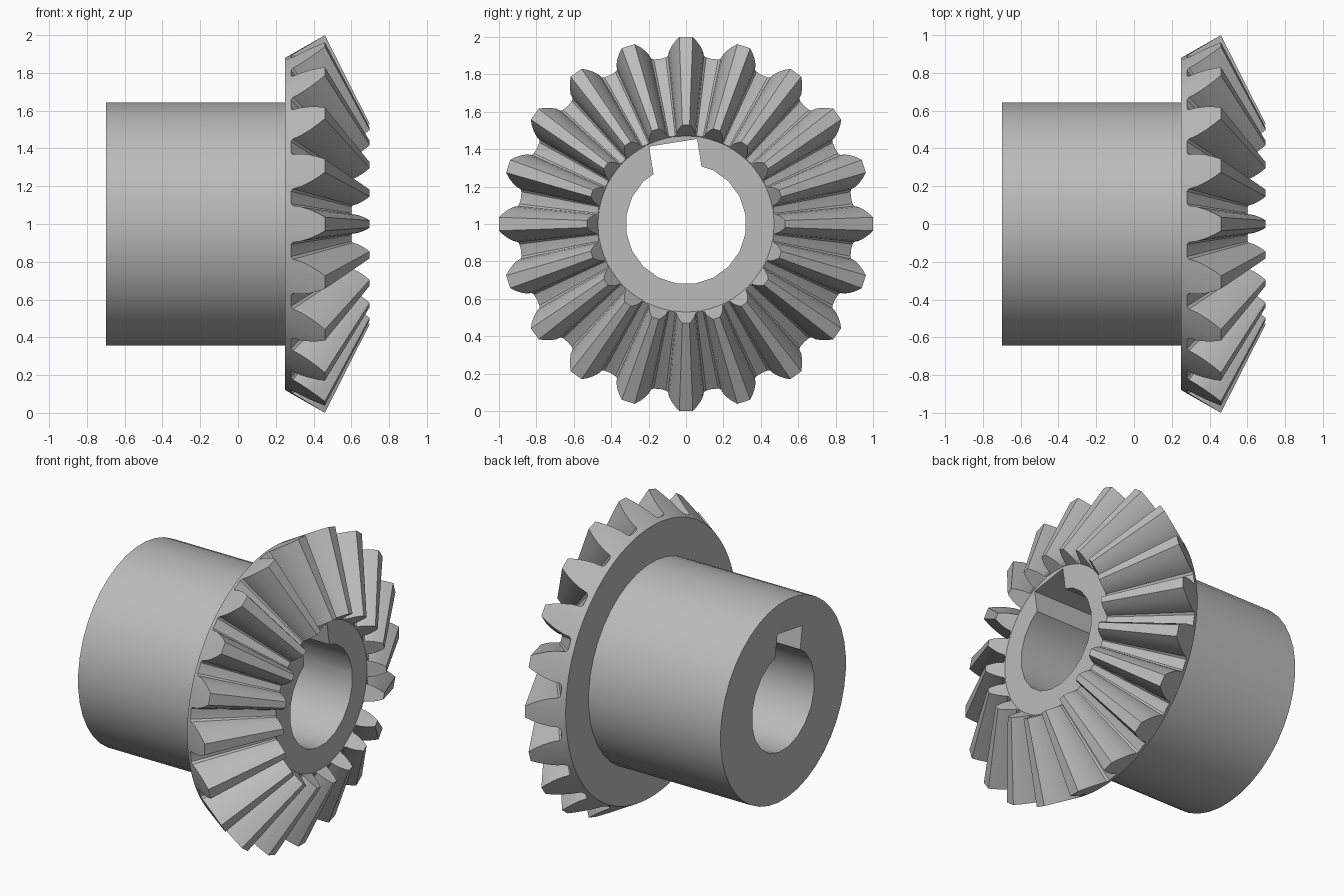
import bpy, bmesh
from math import sin, cos, pi, radians

cube = bpy.data.objects.get("Cube")
if cube:
    bpy.data.objects.remove(cube)

TEETH = 20
APEX = 0.965      # pitch cone apex on the shaft axis
TOE_SCALE = 0.53  # toe end relative to heel end
AXIS_Z = 1.0

steel = bpy.data.materials.new("grey_steel")
steel.use_nodes = True
colour = (0.5, 0.5, 0.5, 1)
steel.diffuse_color = colour
steel.node_tree.nodes["Principled BSDF"].inputs["Base Color"].default_value = colour


def point(x, r, a):
    """Point at radius r and angle a around the shaft axis."""
    return (x, r * cos(a), AXIS_Z + r * sin(a))


def make_object(name, bm):
    bmesh.ops.recalc_face_normals(bm, faces=bm.faces)
    mesh = bpy.data.meshes.new(name)
    bm.to_mesh(mesh)
    bm.free()
    mesh.materials.append(steel)
    obj = bpy.data.objects.new(name, mesh)
    bpy.context.collection.objects.link(obj)
    return obj


def loft(bm, rings):
    """Skin closed rings of equal length and cap both ends."""
    loops = [[bm.verts.new(p) for p in ring] for ring in rings]
    for a, b in zip(loops, loops[1:]):
        for i in range(len(a)):
            j = (i + 1) % len(a)
            bm.faces.new((a[i], a[j], b[j], b[i]))
    bm.faces.new(loops[0])
    bm.faces.new(loops[-1])


# Tooth section on the back cone: (height fraction, half width)
flank = [(0, 0.108), (0.06, 0.096), (0.3, 0.091), (0.55, 0.077), (0.8, 0.057), (1, 0.036)]
section = [(t, -w) for t, w in flank] + [(t, w) for t, w in reversed(flank)]
outline = []
for k in range(TEETH):
    centre = 2 * pi * k / TEETH
    for t, w in section:
        r = 0.897 + 0.103 * t
        outline.append((0.28 + 0.18 * t, r, centre + w / r))
    outline.append((0.28, 0.893, centre + pi / TEETH))

# Toothed crown, from the flat back to the front face
heel = [point(x, r, a) for x, r, a in outline]
toe = [point(APEX - (APEX - x) * TOE_SCALE, r * TOE_SCALE, a) for x, r, a in outline]
back = [point(0.25, 0.88, a) for x, r, a in outline]
front = [point(0.599, 0.47, a) for x, r, a in outline]
bm = bmesh.new()
loft(bm, [back, heel, toe, front])
crown = make_object("toothed_crown", bm)


def disc_ring(x, r, n):
    return [point(x, r, 2 * pi * (i + 0.5) / n) for i in range(n)]


# Cylindrical hub
bm = bmesh.new()
loft(bm, [disc_ring(-0.7, 0.645, 40), disc_ring(0.25, 0.645, 40)])
hub = make_object("hub", bm)

# Bore cutter and keyway cutter, the keyway half a tooth off vertical
bm = bmesh.new()
loft(bm, [disc_ring(-1, 0.322, 20), disc_ring(1, 0.322, 20)])
bore = make_object("bore_cutter", bm)

key = radians(99)
corners = [(0.1, -0.13), (0.44, -0.13), (0.44, 0.13), (0.1, 0.13)]
bm = bmesh.new()
loft(bm, [[(x, u * cos(key) - v * sin(key), AXIS_Z + u * sin(key) + v * cos(key))
           for u, v in corners] for x in (-1, 1)])
keyway = make_object("keyway_cutter", bm)

# Cut both parts, then shade
for obj in (crown, hub):
    bpy.ops.object.select_all(action='DESELECT')
    obj.select_set(True)
    bpy.context.view_layer.objects.active = obj
    for cutter in (bore, keyway):
        cutter.hide_render = True
        mod = obj.modifiers.new(cutter.name, 'BOOLEAN')
        mod.operation = 'DIFFERENCE'
        mod.solver = 'EXACT'
        mod.object = cutter
        bpy.ops.object.modifier_apply(modifier=mod.name)
    bpy.ops.object.shade_smooth_by_angle(angle=radians(30))

for cutter in (bore, keyway):
    bpy.data.objects.remove(cutter)
